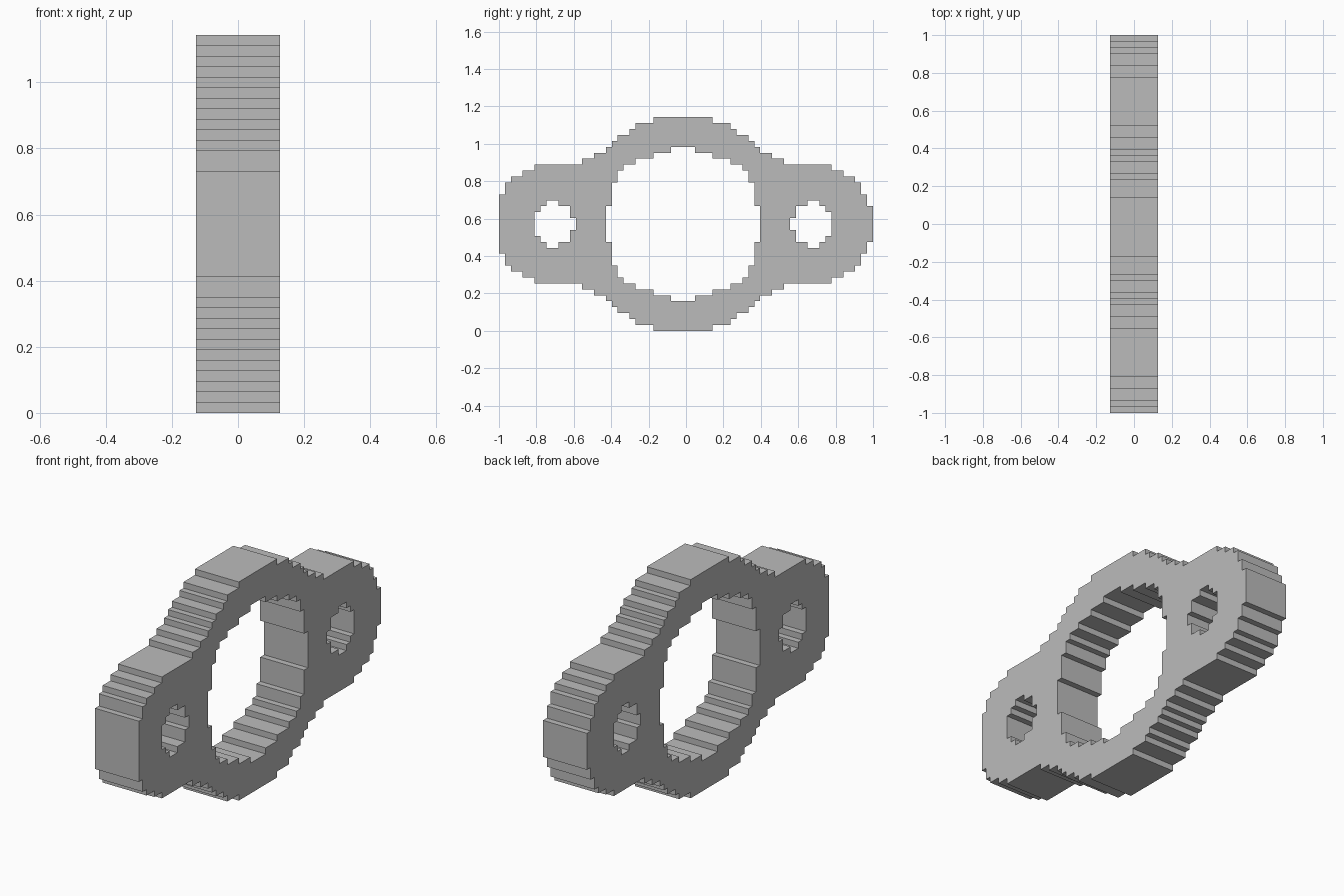
import bpy, math

if "Cube" in bpy.data.objects:
    bpy.data.objects.remove(bpy.data.objects["Cube"])

U = 2 / 63           # step size of the blocky outline
MID = 18 * U         # height of the horizontal symmetry line


def stairs(steps):
    """Corner points of a staircase of (half width, height) steps, centre outward."""
    pts = []
    for i, (j, k) in enumerate(steps):
        if i:
            pts.append((steps[i - 1][0], k))
        pts.append((j, k))
    return pts


def mirror_side(quarter):
    return [(-j, k) for j, k in reversed(quarter)] + quarter


def mirror_down(top):
    return top + [(j, -k) for j, k in reversed(top)]


# Outer edge: central ring flowing into two lugs, with one thin step at the +y end
outer = stairs([(5, 18), (8, 17), (9, 16), (11, 15), (12, 14), (13, 13), (15, 12), (17, 11),
                (25, 10), (27, 9), (29, 8), (30, 7), (31, 5)])
outer_top = mirror_side(outer) + [(31, 3), (32, 3)]

# Large central bore
bore = stairs([(2, 13), (5, 12), (8, 11), (10, 10), (11, 9), (12, 7), (13, 3)])
bore_top = mirror_side(bore)

# Small bolt holes in the lugs
bolt = [(18, 1), (19, 1), (19, 3), (21, 3), (21, 4), (23, 4), (23, 3), (24, 3), (24, 2), (25, 2)]
bolt_left = [(-j, k) for j, k in reversed(bolt)]

# Filled flat profile, extruded to the plate thickness
curve = bpy.data.curves.new("flange_profile", 'CURVE')
curve.dimensions = '2D'
curve.fill_mode = 'BOTH'
curve.extrude = 4 * U
for top in (outer_top, bore_top, bolt, bolt_left):
    pts = mirror_down(top)
    spline = curve.splines.new('POLY')
    spline.points.add(len(pts) - 1)
    for p, (j, k) in zip(spline.points, pts):
        p.co = ((j - 0.5) * U, k * U, 0, 1)
    spline.use_cyclic_u = True

flange = bpy.data.objects.new("flange_plate", curve)
bpy.context.collection.objects.link(flange)
flange.rotation_euler = (math.pi / 2, 0, math.pi / 2)
flange.location = (0, 0, MID)

# Turn the profile into a flat-shaded mesh
bpy.context.view_layer.objects.active = flange
flange.select_set(True)
bpy.ops.object.convert(target='MESH')
flange = bpy.context.object
flange.name = "flange_plate"
bpy.ops.object.shade_flat()

grey = bpy.data.materials.new("plain_grey")
grey.diffuse_color = (0.5, 0.5, 0.5, 1)
grey.use_nodes = True
grey.node_tree.nodes["Principled BSDF"].inputs["Base Color"].default_value = grey.diffuse_color
flange.data.materials.clear()
flange.data.materials.append(grey)
